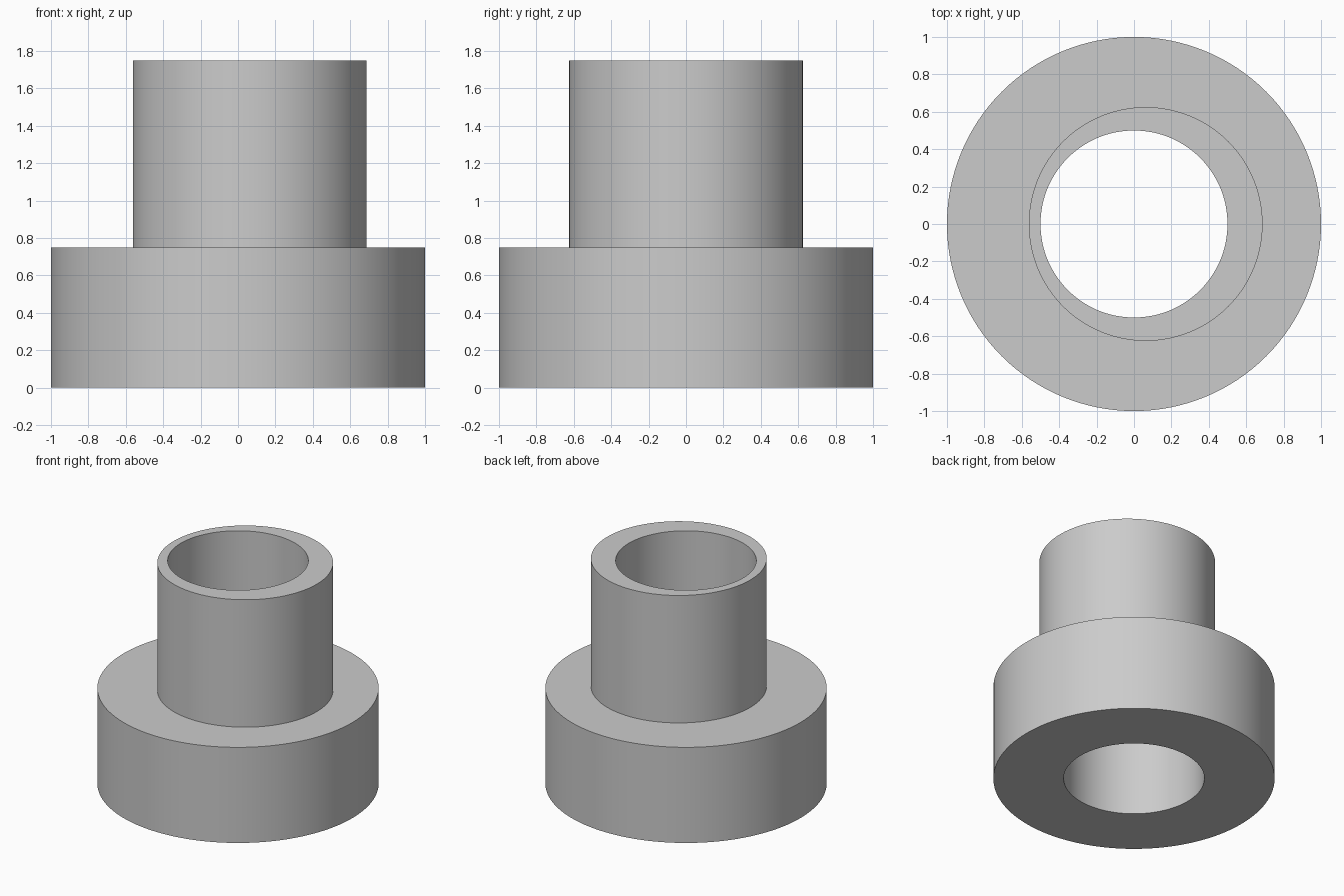
import bpy
import bmesh
from math import cos, sin, tau, radians

SEGMENTS = 128
BORE_RADIUS, FLANGE_RADIUS, SLEEVE_RADIUS = 0.5, 1.0, 0.625
FLANGE_TOP, SLEEVE_TOP = 0.75, 1.75
SLEEVE_OFFSET = 0.0625  # the sleeve sits off the bore axis

cube = bpy.data.objects.get("Cube")
if cube:
    bpy.data.objects.remove(cube, do_unlink=True)


def make_material(name, color):
    mat = bpy.data.materials.new(name)
    mat.use_nodes = True
    mat.diffuse_color = color
    mat.node_tree.nodes["Principled BSDF"].inputs["Base Color"].default_value = color
    return mat


def ring(bm, radius, z, x=0.0):
    angles = [tau * i / SEGMENTS for i in range(SEGMENTS)]
    return [bm.verts.new((x + radius * cos(a), radius * sin(a), z)) for a in angles]


def bridge(bm, lower, upper):
    for i in range(SEGMENTS):
        j = (i + 1) % SEGMENTS
        bm.faces.new((lower[i], lower[j], upper[j], upper[i]))


# Flange, eccentric sleeve and through bore as one closed skin
bm = bmesh.new()
rings = [
    ring(bm, BORE_RADIUS, 0),
    ring(bm, FLANGE_RADIUS, 0),
    ring(bm, FLANGE_RADIUS, FLANGE_TOP),
    ring(bm, SLEEVE_RADIUS, FLANGE_TOP, SLEEVE_OFFSET),
    ring(bm, SLEEVE_RADIUS, SLEEVE_TOP, SLEEVE_OFFSET),
    ring(bm, BORE_RADIUS, SLEEVE_TOP),
]
for k, lower in enumerate(rings):
    bridge(bm, lower, rings[(k + 1) % len(rings)])
bmesh.ops.recalc_face_normals(bm, faces=bm.faces)

mesh = bpy.data.meshes.new("eccentric_bushing")
bm.to_mesh(mesh)
bm.free()
mesh.materials.append(make_material("light grey", (0.6, 0.6, 0.6, 1)))

bushing = bpy.data.objects.new("eccentric_bushing", mesh)
bpy.context.collection.objects.link(bushing)

# Smooth walls with crisp rims
bpy.ops.object.select_all(action="DESELECT")
bushing.select_set(True)
bpy.context.view_layer.objects.active = bushing
bpy.ops.object.shade_smooth_by_angle(angle=radians(30))
